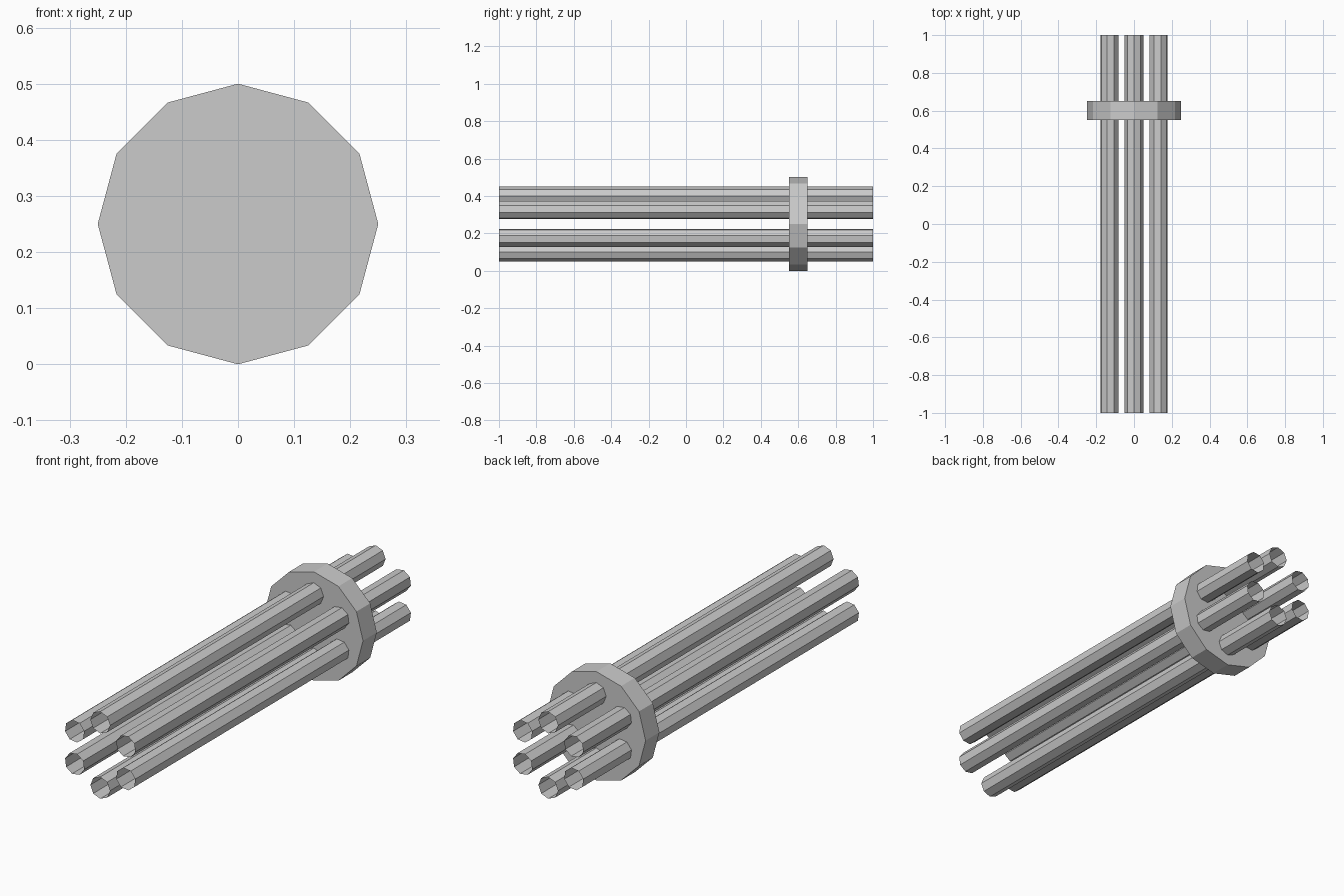
import bpy
from math import sin, cos, pi, radians
from mathutils import Matrix, Vector

if "Cube" in bpy.data.objects:
    bpy.data.objects.remove(bpy.data.objects["Cube"])

CENTRE_Z = 0.25


def cylinder(name, sides, radius, depth, cap, offset=(0, 0, 0)):
    """Flat-shaded cylinder along y, with a vertex pointing straight up."""
    bpy.ops.mesh.primitive_cylinder_add(
        vertices=sides, radius=radius, depth=depth, end_fill_type=cap)
    obj = bpy.context.object
    obj.name = name
    # lay along y, then bake the offset into the mesh
    obj.data.transform(Matrix.Translation(Vector(offset)) @ Matrix.Rotation(radians(90), 4, 'X'))
    obj.location = (0, 0, CENTRE_Z)
    return obj


# six open-ended tubes, each turned with its place on the ring
for i in range(6):
    tube = cylinder(f"tube_{i + 1}", 8, 0.05, 2.0, 'NOTHING', (0, 0, 0.15))
    tube.rotation_euler = (0, i * pi / 3, 0)

# solid twelve-sided clamp disc holding the tubes
disc = cylinder("clamp_disc", 12, 0.25, 0.1, 'NGON')
disc.location.y = 0.6
